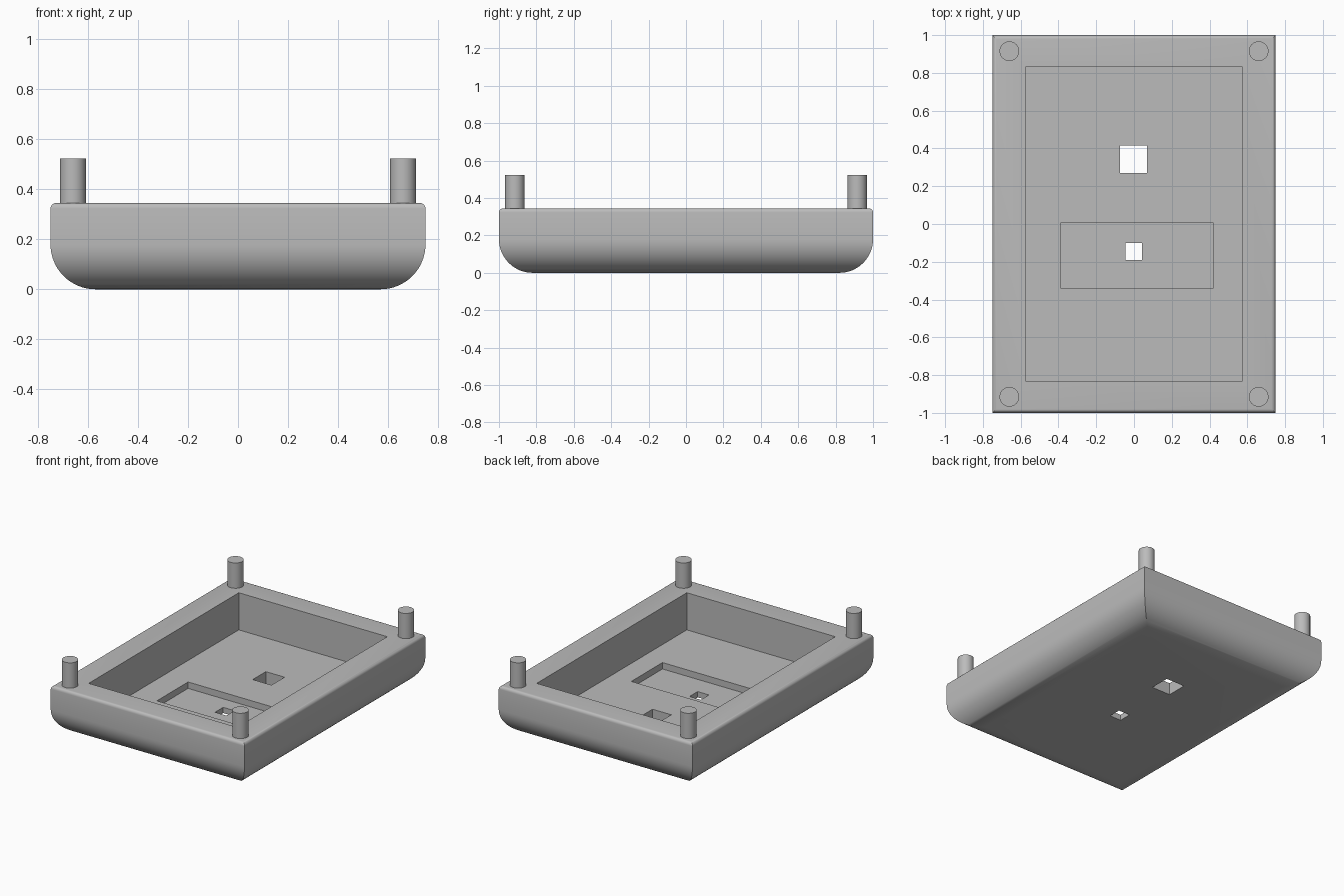
import bpy, bmesh, math

old = bpy.data.objects.get("Cube")
if old:
    bpy.data.objects.remove(old, do_unlink=True)

HALF_X, HALF_Y, HEIGHT = 0.75, 1.0, 0.345
BOTTOM_R, RIM_R = 0.18, 0.022
FLOOR_Z, POCKET_Z = 0.085, 0.04

grey = bpy.data.materials.new("plain grey")
grey.use_nodes = True
colour = (0.5, 0.5, 0.5, 1)
grey.diffuse_color = colour
grey.node_tree.nodes["Principled BSDF"].inputs["Base Color"].default_value = colour


def finish(obj):
    bpy.ops.object.select_all(action="DESELECT")
    obj.select_set(True)
    bpy.context.view_layer.objects.active = obj
    bpy.ops.object.shade_smooth_by_angle(angle=math.radians(30))


def new_object(name, bm):
    bmesh.ops.recalc_face_normals(bm, faces=bm.faces)
    mesh = bpy.data.meshes.new(name)
    bm.to_mesh(mesh)
    bm.free()
    mesh.materials.append(grey)
    obj = bpy.data.objects.new(name, mesh)
    bpy.context.collection.objects.link(obj)
    return obj


def arc(radius, z_centre, start, steps):
    """Quarter round edge as (inset, height) pairs, running upward."""
    for i in range(steps + 1):
        a = math.radians(start + 90 * i / steps)
        yield radius * (1 - math.cos(a)), z_centre + radius * math.sin(a)


# Tray body: stacked rectangles with a rounded underside and softened rim
profile = list(arc(BOTTOM_R, BOTTOM_R, -90, 16)) + list(arc(RIM_R, HEIGHT - RIM_R, 0, 5))
bm = bmesh.new()
rings = []
for inset, z in profile:
    x, y = HALF_X - inset, HALF_Y - inset
    rings.append([bm.verts.new((sx * x, sy * y, z))
                  for sx, sy in ((-1, -1), (1, -1), (1, 1), (-1, 1))])
for low, high in zip(rings, rings[1:]):
    for i in range(4):
        j = (i + 1) % 4
        bm.faces.new((low[i], low[j], high[j], high[i]))
bm.faces.new(rings[0][::-1])
bm.faces.new(rings[-1])
tray = new_object("tray_body", bm)


def cut_box(name, x0, x1, y0, y1, z0, z1):
    """Subtract a rectangular block from the tray."""
    bm = bmesh.new()
    bmesh.ops.create_cube(bm, size=1)
    for v in bm.verts:
        v.co = (x1 if v.co.x > 0 else x0,
                y1 if v.co.y > 0 else y0,
                z1 if v.co.z > 0 else z0)
    cutter = new_object(name, bm)
    cutter.hide_render = True
    mod = tray.modifiers.new(name, "BOOLEAN")
    mod.operation, mod.solver, mod.object = "DIFFERENCE", "EXACT", cutter
    bpy.context.view_layer.objects.active = tray
    bpy.ops.object.modifier_apply(modifier=mod.name)
    bpy.data.objects.remove(cutter, do_unlink=True)


# Main cavity, shallow floor pocket and two through holes
cut_box("cavity", -0.575, 0.575, -0.83, 0.83, FLOOR_Z, 0.5)
cut_box("floor_pocket", -0.39, 0.42, -0.34, 0.005, POCKET_Z, 0.2)
cut_box("large_hole", -0.075, 0.07, 0.27, 0.415, -0.1, 0.2)
cut_box("small_hole", -0.045, 0.043, -0.19, -0.1, -0.1, 0.2)
finish(tray)

# Corner pegs
PEG_R, PEG_TOP, SUNK = 0.052, 0.522, 0.02
for side, sx in (("left", 1), ("right", -1)):
    for end, sy in (("front", -1), ("back", 1)):
        bm = bmesh.new()
        bmesh.ops.create_cone(bm, cap_ends=True, segments=48, radius1=PEG_R,
                              radius2=PEG_R, depth=PEG_TOP - HEIGHT + SUNK)
        peg = new_object(f"{end}_{side}_peg", bm)
        peg.location = (sx * 0.66, sy * 0.915, (PEG_TOP + HEIGHT - SUNK) / 2)
        finish(peg)
